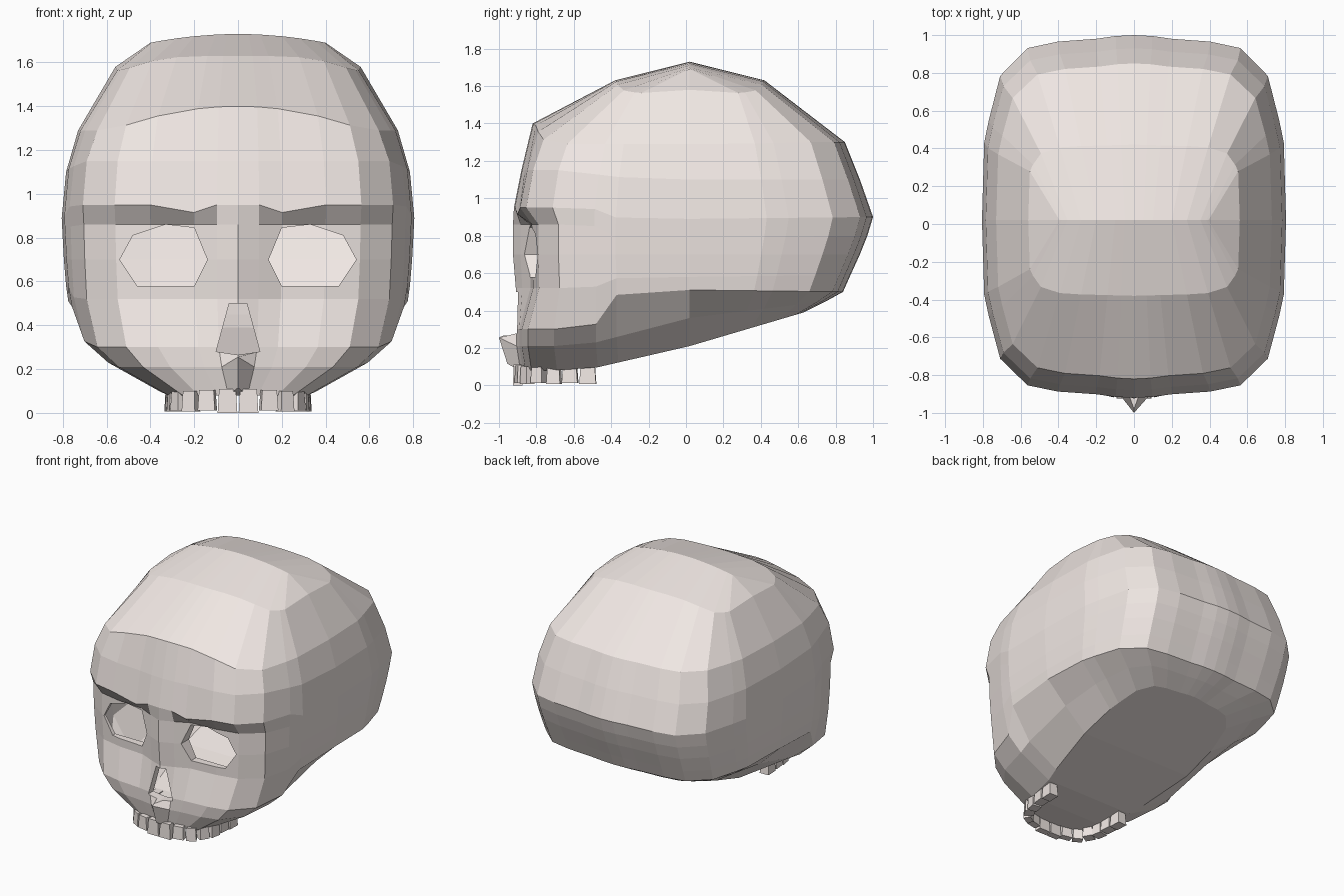
import bpy, bmesh, math
from mathutils import Matrix, Vector

if "Cube" in bpy.data.objects:
    bpy.data.objects.remove(bpy.data.objects["Cube"])

bone = bpy.data.materials.new("bone")
bone.diffuse_color = (.87, .80, .77, 1)
bone.use_nodes = True
bone.node_tree.nodes["Principled BSDF"].inputs["Base Color"].default_value = bone.diffuse_color


def make_object(name, bm):
    bmesh.ops.recalc_face_normals(bm, faces=bm.faces)
    me = bpy.data.meshes.new(name)
    bm.to_mesh(me)
    bm.free()
    me.materials.append(bone)
    ob = bpy.data.objects.new(name, me)
    bpy.context.collection.objects.link(ob)
    return ob


# Boxy half outline shared by every level: quarter profile, front then back
U = [0, .12, .25, .5, .7, .88, .955, .985, 1]
V = [1, .995, .98, .965, .93, .78, .54, .42, 0]
OUTLINE = [(u, -v) for u, v in zip(U, V)] + [(u, v) for u, v in zip(U[-2::-1], V[-2::-1])]
MID = .02
CROWN, SHOULDER, FOREHEAD, BROW, CHEEK, SPINE, PALATE = 0, 1, 2, 4, 8, 9, 10

# Levels: z front, z side, z back, y front, y back, half width, face recess
LEVELS = [
    (1.73, 1.69, 1.73, .02, .02, .40, 0),
    (1.63, 1.58, 1.63, -.38, .42, .56, 0),
    (1.40, 1.29, 1.30, -.82, .85, .73, 0),
    (1.15, 1.10, 1.10, -.88, .93, .785, 0),
    (.95, .89, .90, -.92, 1.0, .805, 0),
    (.86, .79, .80, -.925, .97, .80, .07),
    (.70, .70, .70, -.925, .93, .795, .07),
    (.52, .58, .59, -.91, .88, .785, .06),
    (.30, .51, .50, -.91, .84, .775, 0),
    (.21, .36, .45, -.91, .75, .62, 0),
    (.08, .21, .39, -.89, .63, .45, 0),
]


def level_points(k, sign):
    zf, zs, zb, yf, yb, w, recess = LEVELS[k]
    pts = []
    for i, (u, v) in enumerate(OUTLINE):
        a = abs(v)
        if k < BROW:
            t = min(1, max(0, (a - .3) / .45))
        elif v > 0:
            t = a
        elif k >= SPINE:
            t = min(1, a / .62)
        else:
            t = min(1, max(0, (a - .40) / .16))
        z = zs + ((zf if v < 0 else zb) - zs) * t
        x = u * w
        if k == CROWN:
            z = 1.73 - .04 * u * u
        elif k == SHOULDER:
            z = 1.63 - .05 * u ** 4 - .05 * u ** 4 * a
            v = math.copysign(a ** .5, v)
        elif k == FOREHEAD and v < 0:
            z = zs + .11 * t * max(0, 1 - 1.6 * u * u)
        y = MID + v * ((MID - yf) if v < 0 else (yb - MID))
        # eye area set back beside the nose bridge, arched brow
        if i in (1, 2, 3, 4, 5):
            y += recess * (.5 if i in (1, 5) else 1)
        if k == BROW and i == 2:
            z -= .035
        # pointed middle of the upper jaw, narrowed cheeks and tooth arch
        if k == CHEEK and v < 0:
            x *= 1 - .06 * t
        if k == SPINE and i == 0:
            y, z = -1.0, .255
        if k == PALATE and v < 0:
            x *= 1 - .2 * t
            if i == 0:
                y, z = -.955, .115
        pts.append(Vector((sign * x, y, z)))
    return pts


# Skull shell
bm = bmesh.new()
n = len(OUTLINE)
bottoms = []
for s in (1, -1):
    rows = [[bm.verts.new(p) for p in level_points(k, s)] for k in range(len(LEVELS))]
    for a, b in zip(rows, rows[1:]):
        for i in range(n - 1):
            bm.faces.new((a[i], a[i + 1], b[i + 1], b[i]))
    bottoms.append(rows[-1])
for i in range(n - 1):
    bm.faces.new((bottoms[0][i], bottoms[0][i + 1], bottoms[1][i + 1], bottoms[1][i]))
bmesh.ops.remove_doubles(bm, verts=bm.verts, dist=.0005)
bmesh.ops.dissolve_degenerate(bm, edges=bm.edges, dist=.0005)
skull = make_object("skull", bm)


def cut_opening(outline, back):
    """Sink a straight-walled polygonal opening into the face, to y = back."""
    bm = bmesh.new()
    rings = [[bm.verts.new((x, y, z)) for x, z in outline] for y in (-1.1, back)]
    m = len(outline)
    for i in range(m):
        j = (i + 1) % m
        bm.faces.new((rings[0][i], rings[0][j], rings[1][j], rings[1][i]))
    bm.faces.new(rings[0])
    bm.faces.new(rings[1])
    cutter = make_object("opening_cutter", bm)
    cutter.hide_render = True
    mod = skull.modifiers.new("opening", 'BOOLEAN')
    mod.operation = 'DIFFERENCE'
    mod.solver = 'EXACT'
    mod.object = cutter
    bpy.context.view_layer.objects.active = skull
    bpy.ops.object.modifier_apply(modifier=mod.name)
    bpy.data.objects.remove(cutter)


# Eye sockets and nose opening
EYE = [(.14, .70), (.20, .845), (.33, .86), (.48, .81), (.54, .70), (.46, .58), (.20, .58)]
EYE_BACK, NOSE_BACK = -.7737, -.8437
for s in (1, -1):
    cut_opening([(s * x, z) for x, z in EYE], EYE_BACK)
cut_opening([(-.04, .50), (.04, .50), (.10, .28), (0, .265), (-.10, .28)], NOSE_BACK)

# Break the openings through into the hollow skull
bm = bmesh.new()
bm.from_mesh(skull.data)
through = [f for f in bm.faces
           if any(all(abs(v.co.y - d) < 1e-4 for v in f.verts) for d in (EYE_BACK, NOSE_BACK))]
bmesh.ops.delete(bm, geom=through, context='FACES')
bm.to_mesh(skull.data)
bm.free()

# Upper teeth: x, y, turn in degrees, width, top z
TEETH = [(.048, -.90, 0, .09, .11), (.14, -.885, 12, .08, .105), (.215, -.85, 30, .07, .10),
         (.262, -.785, 60, .07, .10), (.285, -.705, 80, .075, .10),
         (.295, -.62, 85, .085, .10), (.30, -.525, 88, .09, .10)]
bm = bmesh.new()
for s in (1, -1):
    for k, (x, y, turn, w, top) in enumerate(TEETH):
        low = 0 if k == 0 else (.012 if k % 2 else .006)
        m = (Matrix.Translation((s * x, y, (top + low) / 2))
             @ Matrix.Rotation(math.radians(s * turn), 4, 'Z')
             @ Matrix.Diagonal((w, .05 if k < 3 else .07, top - low, 1)))
        c = Vector((s * x, y))
        for v in bmesh.ops.create_cube(bm, size=1, matrix=m)['verts']:
            if v.co.z > (top + low) / 2:
                v.co.xy = c + (v.co.xy - c) * .85
make_object("upper_teeth", bm)
